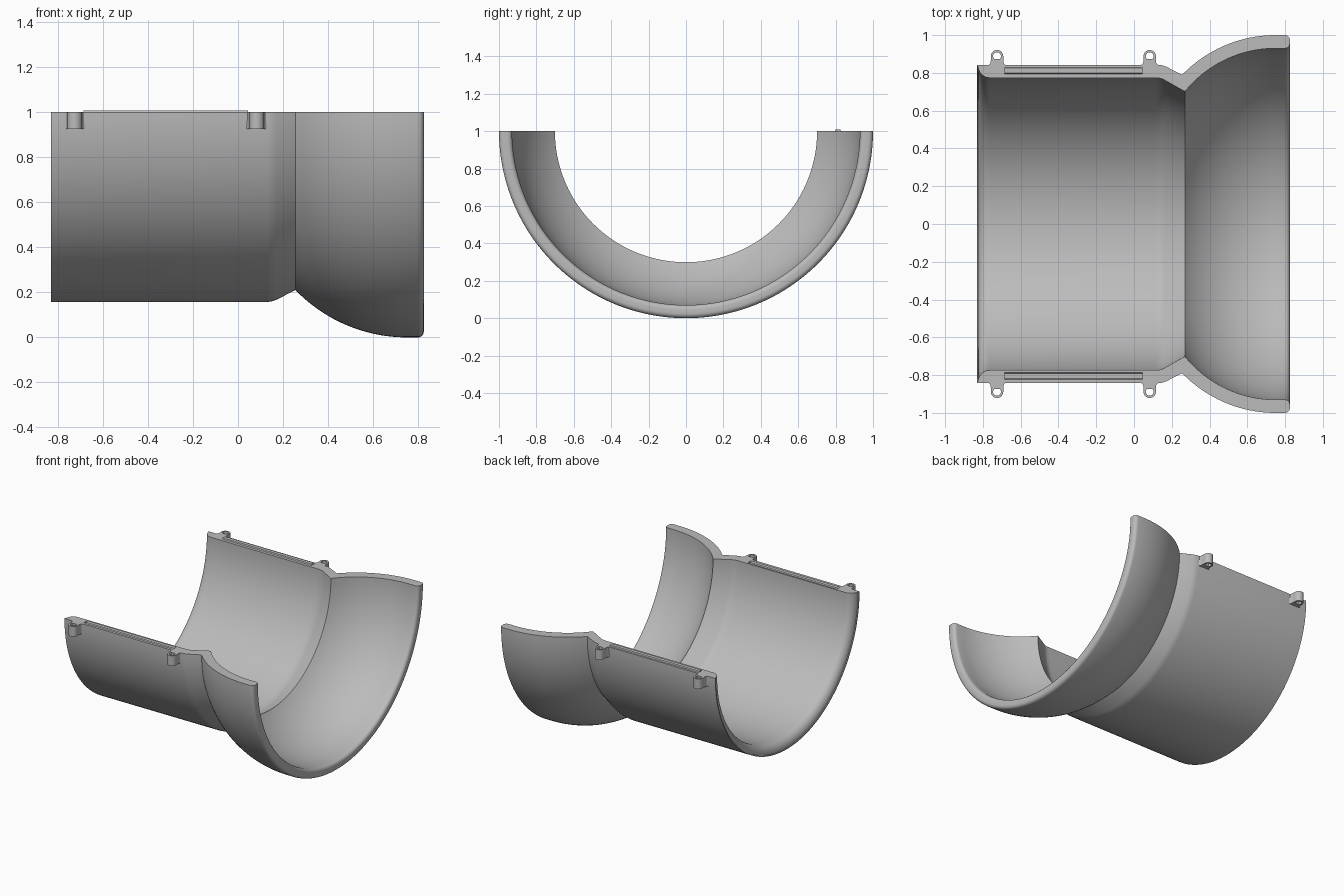
import bpy, bmesh
from math import sin, cos, pi, atan2, sqrt, radians

cube = bpy.data.objects.get("Cube")
if cube:
    bpy.data.objects.remove(cube, do_unlink=True)

grey = bpy.data.materials.new("plain grey")
grey.use_nodes = True
grey.diffuse_color = (0.5, 0.5, 0.5, 1)
grey.node_tree.nodes["Principled BSDF"].inputs["Base Color"].default_value = grey.diffuse_color


def finish(name, bm):
    bmesh.ops.recalc_face_normals(bm, faces=bm.faces)
    mesh = bpy.data.meshes.new(name)
    bm.to_mesh(mesh)
    bm.free()
    mesh.materials.append(grey)
    ob = bpy.data.objects.new(name, mesh)
    bpy.context.collection.objects.link(ob)
    return ob


def smooth(ob):
    bpy.ops.object.select_all(action='DESELECT')
    ob.select_set(True)
    bpy.context.view_layer.objects.active = ob
    bpy.ops.object.shade_smooth_by_angle(angle=radians(28))


def arc(cx, cr, rad, start, end, steps):
    """Points (x, radius) on an arc, angles in degrees."""
    angles = [radians(start + (end - start) * i / steps) for i in range(steps + 1)]
    return [(cx + rad * cos(a), cr + rad * sin(a)) for a in angles]


def half_revolve(profile, steps=96):
    """Sweep a closed (x, radius) profile half a turn below the axis at z = 1."""
    bm = bmesh.new()
    rings = []
    for i in range(steps + 1):
        a = pi * i / steps
        rings.append([bm.verts.new((x, r * cos(a), 1 - r * sin(a))) for x, r in profile])
    n = len(profile)
    for p, q in zip(rings, rings[1:]):
        for j in range(n):
            k = (j + 1) % n
            bm.faces.new((p[j], p[k], q[k], q[j]))
    bm.faces.new(rings[0])
    bm.faces.new(rings[-1])
    return bm


def bar(name, y, low, high, low_half, high_half):
    """Long strip with a trapezoid section."""
    bm = bmesh.new()
    ends = []
    for x in (-0.685, 0.045):
        section = [(y - low_half, low), (y + low_half, low),
                   (y + high_half, high), (y - high_half, high)]
        ends.append([bm.verts.new((x, v, z)) for v, z in section])
    a, b = ends
    for j in range(4):
        k = (j + 1) % 4
        bm.faces.new((a[j], a[k], b[k], b[j]))
    bm.faces.new(a)
    bm.faces.new(b)
    return finish(name, bm)


# Half pipe with a flared bell: outer side, rounded rim, inner side, flared mouth
mid, centre = 0.75, 0.312
outer = [(-0.83, 0.843), (0.13, 0.843), (0.15, 0.84), (0.17, 0.833)]
outer += arc(mid, centre, 0.688, 136, 90, 24)
rim = arc(0.8, 0.975, 0.025, 90, 0, 6) + arc(0.8, 0.955, 0.025, 0, -90, 6)
inner = arc(mid, centre, 0.618, 90, 141, 24)
inner += [(0.165, 0.76), (0.15, 0.768), (0.13, 0.773), (0.11, 0.774)]
mouth = arc(-0.765, 0.834, 0.06, 270, 180, 8) + [(-0.83, 0.835)]
shell = finish("half_pipe", half_revolve(outer + rim + inner + mouth))

# Groove in the front edge, cut out of the shell
cutter = bar("groove_cutter", -0.805, 0.99, 1.01, 0.013, 0.023)
cutter.hide_render = True
cut = shell.modifiers.new("groove", 'BOOLEAN')
cut.operation = 'DIFFERENCE'
cut.solver = 'EXACT'
cut.object = cutter
bpy.context.view_layer.objects.active = shell
bpy.ops.object.modifier_apply(modifier=cut.name)
bpy.data.objects.remove(cutter, do_unlink=True)
smooth(shell)

# Matching tongue on the back edge
bar("tongue", 0.812, 0.995, 1.008, 0.019, 0.013)


# Screw lugs: filleted outline around a through hole
def lug(name, x, side):
    foot = [(-0.048, -0.05), (-0.039, -0.044), (-0.034, -0.034), (-0.033, -0.015)]
    round_end = arc(0, 0, 0.033, 180, 0, 20)
    outline = foot + round_end + [(-u, v) for u, v in reversed(foot)]
    bm = bmesh.new()
    loops = []
    for z in (1.0, 0.925):
        ring, hole = [], []
        for u, v in outline:
            a = atan2(v, u)
            ring.append(bm.verts.new((x + u, side * (0.888 + v), z)))
            hole.append(bm.verts.new((x + 0.021 * cos(a), side * (0.888 + 0.021 * sin(a)), z)))
        loops.append((ring, hole))
    (top, top_hole), (low, low_hole) = loops
    for j in range(len(outline)):
        k = (j + 1) % len(outline)
        bm.faces.new((top[j], top[k], top_hole[k], top_hole[j]))
        bm.faces.new((low[j], low[k], low_hole[k], low_hole[j]))
        bm.faces.new((top[j], top[k], low[k], low[j]))
        bm.faces.new((top_hole[j], top_hole[k], low_hole[k], low_hole[j]))
    smooth(finish(name, bm))


for side, label in ((-1, "front"), (1, "back")):
    lug(label + "_lug_right", -0.725, side)
    lug(label + "_lug_left", 0.083, side)
